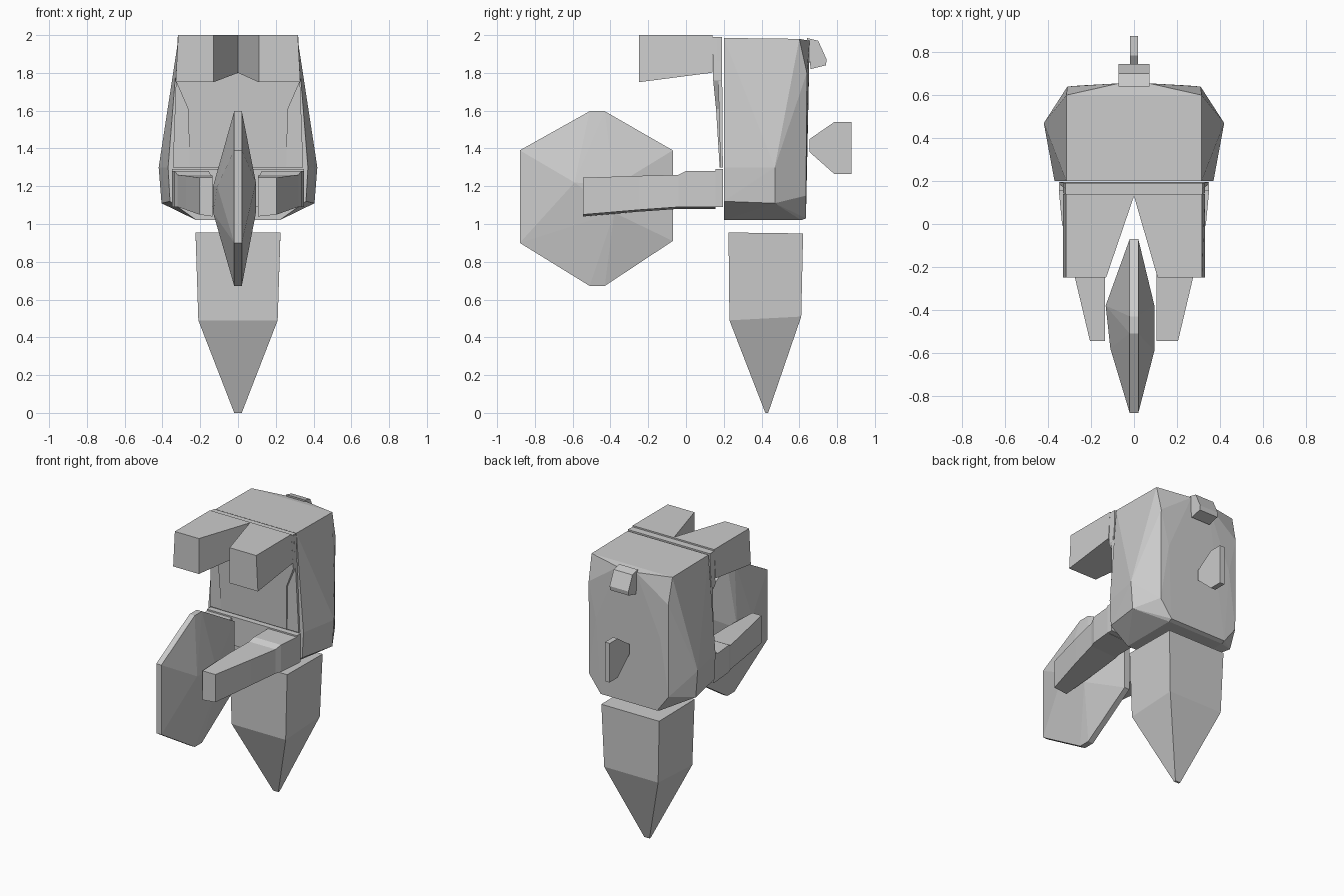
import bpy, bmesh

if "Cube" in bpy.data.objects:
    bpy.data.objects.remove(bpy.data.objects["Cube"])


def new_object(name, bm):
    bmesh.ops.recalc_face_normals(bm, faces=bm.faces)
    mesh = bpy.data.meshes.new(name)
    bm.to_mesh(mesh)
    bm.free()
    obj = bpy.data.objects.new(name, mesh)
    bpy.context.collection.objects.link(obj)
    return obj


def hull(name, points, mirror=False):
    """Faceted convex solid around the points, optionally mirrored in x."""
    bm = bmesh.new()
    pts = list(points)
    if mirror:
        pts += [(-x, y, z) for x, y, z in points]
    for p in pts:
        bm.verts.new(p)
    bmesh.ops.convex_hull(bm, input=bm.verts)
    loose = [v for v in bm.verts if not v.link_faces]
    bmesh.ops.delete(bm, geom=loose, context='VERTS')
    bmesh.ops.dissolve_limit(bm, angle_limit=0.01, verts=bm.verts, edges=bm.edges)
    return new_object(name, bm)


def loft(name, rings):
    """Skin a stack of matching closed rings, capped at both ends."""
    bm = bmesh.new()
    rows = [[bm.verts.new(p) for p in ring] for ring in rings]
    for a, b in zip(rows, rows[1:]):
        for i in range(len(a)):
            j = (i + 1) % len(a)
            bm.faces.new((a[i], a[j], b[j], b[i]))
    bm.faces.new(rows[0])
    bm.faces.new(rows[-1])
    return new_object(name, bm)


# Main body: bulging faceted block
hull("body", [
    (.315, .20, 1.985), (.37, .20, 1.30), (.36, .20, 1.12), (.22, .20, 1.02),
    (.42, .47, 1.30), (.405, .47, 1.11), (.22, .61, 1.02),
    (.315, .60, 1.98), (.31, .64, 1.80), (.31, .635, 1.15), (.22, .635, 1.03),
    (.07, .655, 1.97), (.25, .645, 1.55)], mirror=True)

# Lower spike
hull("lower_spike", [
    (.225, .225, .955), (.225, .62, .95), (.21, .23, .49), (.21, .61, .51),
    (.02, .42, 0), (.02, .435, 0), (.035, .395, .07)], mirror=True)

# Upper forked block with a V notch, underside sloping down to the front
plan = [(-.33, .14), (-.33, -.25), (-.13, -.25), (0, .13),
        (.11, -.25), (.33, -.25), (.33, .14)]
loft("upper_fork", [
    [(x * (.96 if abs(x) > .2 else 1), y, 2.0) for x, y in plan],
    [(x, y, 1.8 + (y - .13) * .13) for x, y in plan]])

# Thin back plate and the narrowing panel under the fork
hull("back_plate", [
    (.32, .165, 1.99), (.32, .19, 1.99), (.345, .182, 1.30), (.345, .195, 1.30)], mirror=True)
outline = [(-.33, 1.76), (-.265, 1.61), (-.255, 1.30),
           (.255, 1.30), (.265, 1.61), (.33, 1.76), (.318, 1.99), (-.318, 1.99)]
loft("front_panel", [
    [(x, min(.178, .14 + max(0, 1.80 - z) * .1), z) for x, z in outline],
    [(x, .185, z) for x, z in outline]])

# Waist band that carries the arms
hull("waist_band", [(.35, y, z) for y in (.155, .195) for z in (1.09, 1.29)], mirror=True)

# Arms: y, inner shift, outer x, bottom z, top z
stations = [(.155, .02, .35, 1.08, 1.28), (0, .02, .335, 1.08, 1.28),
            (-.04, .01, .32, 1.08, 1.26), (-.25, 0, .275, 1.065, 1.255),
            (-.545, 0, .205, 1.04, 1.245)]
for side, s, inner in (("left", -1, .135), ("right", 1, .105)):
    loft(side + "_arm", [
        [(s * (inner + d), y, lo), (s * o, y, lo + .01), (s * o, y, hi), (s * (inner + d), y, hi)]
        for y, d, o, lo, hi in stations])

# Hexagonal blade with thin rim and raised sides
rim = [(-.88, 1.39), (-.51, 1.597), (-.43, 1.597), (-.07, 1.39),
       (-.07, .91), (-.43, .672), (-.51, .672), (-.88, .90)]
hull("hex_blade", [(s * .02, y, z) for s in (-1, 1) for y, z in rim] + [
    (.095, -.59, 1.22), (.095, -.38, 1.20), (.095, -.38, 1.06),
    (-.132, -.38, 1.20), (-.132, -.38, 1.06), (-.11, -.58, 1.20)])

# Rear tab and rear fin
for name, half, prof in (
        ("rear_tab", .073, [(.64, 1.985), (.70, 1.97), (.745, 1.87), (.74, 1.84), (.66, 1.82)]),
        ("rear_fin", .018, [(.655, 1.45), (.655, 1.38), (.785, 1.265),
                            (.875, 1.265), (.875, 1.54), (.785, 1.54)])):
    hull(name, [(half, y, z) for y, z in prof], mirror=True)
